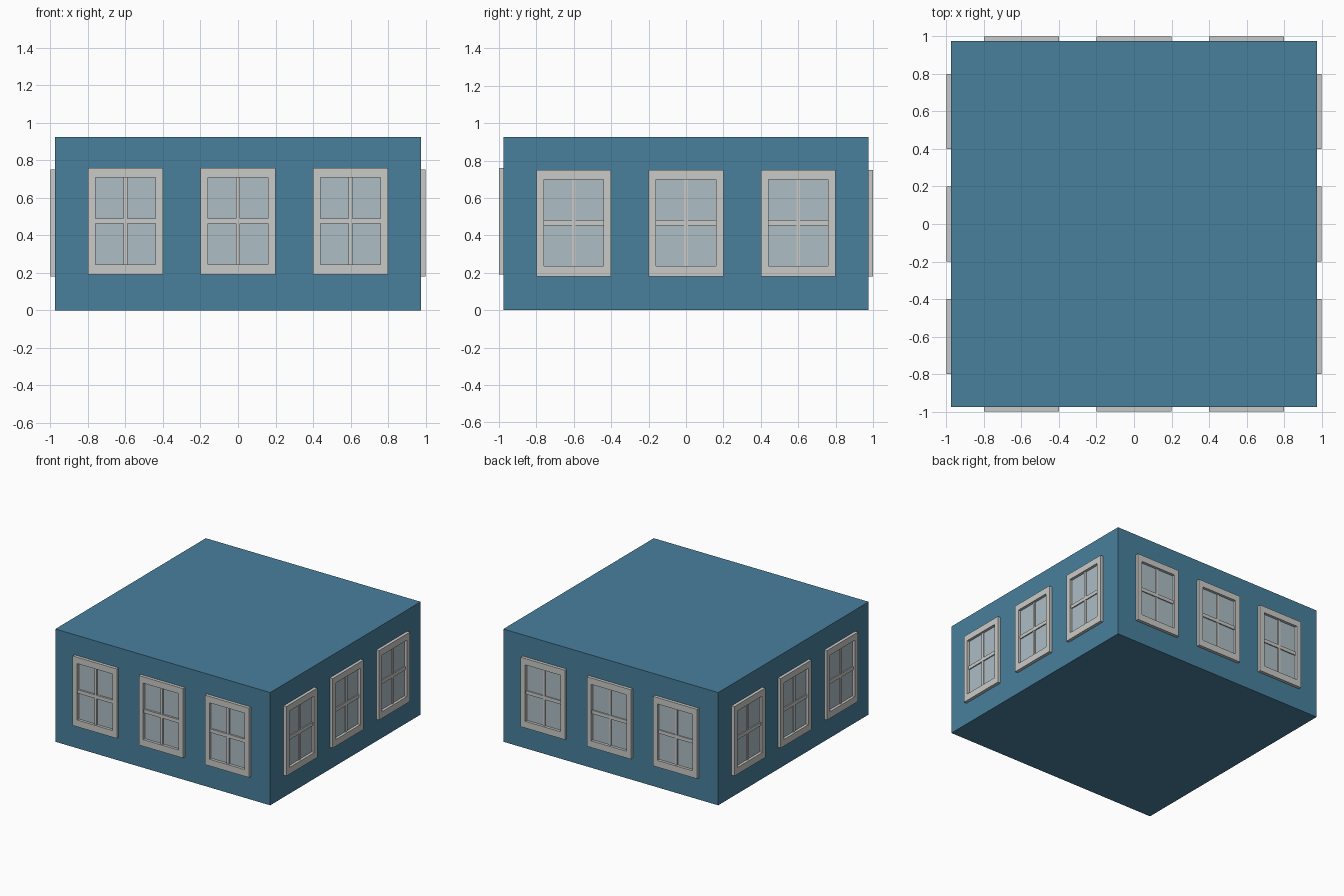
import bpy, bmesh, math
from mathutils import Matrix, Vector

if "Cube" in bpy.data.objects:
    bpy.data.objects.remove(bpy.data.objects["Cube"])


def material(name, rgb):
    m = bpy.data.materials.new(name)
    m.diffuse_color = (*rgb, 1)
    m.use_nodes = True
    m.node_tree.nodes["Principled BSDF"].inputs["Base Color"].default_value = m.diffuse_color
    return m


BLUE = material("wall_blue", (0.065, 0.215, 0.335))
TRIM = material("trim_grey", (0.59, 0.59, 0.58))
GLASS = material("pale_glass", (0.42, 0.51, 0.56))

W = 0.975          # half width of the block
H = 0.925          # block height


def finish(name, bm, mat, mtx=Matrix()):
    bmesh.ops.recalc_face_normals(bm, faces=bm.faces)
    me = bpy.data.meshes.new(name)
    bm.to_mesh(me)
    bm.free()
    me.transform(mtx)
    me.materials.append(mat)
    ob = bpy.data.objects.new(name, me)
    bpy.context.collection.objects.link(ob)


def add_box(bm, lo, hi):
    lo, hi = Vector(lo), Vector(hi)
    size = hi - lo
    bmesh.ops.create_cube(bm, size=1, matrix=Matrix.Translation((lo + hi) / 2)
                          @ Matrix.Diagonal((*size, 1)))


def box(name, lo, hi, mat, mtx=Matrix()):
    bm = bmesh.new()
    add_box(bm, lo, hi)
    finish(name, bm, mat, mtx)


def frame(name, mtx):
    # rectangular ring: outer and inner loops, front and back
    bm = bmesh.new()
    rings = []
    for hw, z0, z1, y in ((0.2, 0, 0.57, 0), (0.2, 0, 0.57, -0.025),
                          (0.16, 0.055, 0.518, -0.025), (0.16, 0.055, 0.518, 0)):
        rings.append([bm.verts.new((x, y, z)) for x, z in
                      ((-hw, z0), (hw, z0), (hw, z1), (-hw, z1))])
    for a, b in zip(rings, rings[1:] + rings[:1]):
        for i in range(4):
            j = (i + 1) % 4
            bm.faces.new((a[i], a[j], b[j], b[i]))
    finish(name, bm, TRIM, mtx)


def window(tag, mtx, depth):
    frame("window_frame_" + tag, mtx)
    box("window_glass_" + tag, (-0.16, -0.003, 0.055), (0.16, 0, 0.518), GLASS, mtx)
    box("cross_bar_" + tag, (-0.16, -depth, 0.272), (0.16, -0.001, 0.301), TRIM, mtx)
    box("upright_bar_" + tag, (-0.01, -depth + 0.002, 0.055),
        (0.01, -0.001, 0.518), TRIM, mtx)


# Main block
box("building_block", (-W, -W, 0), (W, W, H), BLUE)

# Three windows on each of the four walls; the front row sits slightly higher
for k, side in enumerate(("front", "right", "back", "left")):
    turn = Matrix.Rotation(k * math.pi / 2, 4, 'Z')
    sill, depth = (0.19, 0.018) if k == 0 else (0.18, 0.012)
    for i in range(3):
        place = turn @ Matrix.Translation(((i - 1) * 0.6, -W, sill))
        window(f"{side}_{i + 1}", place, depth)
